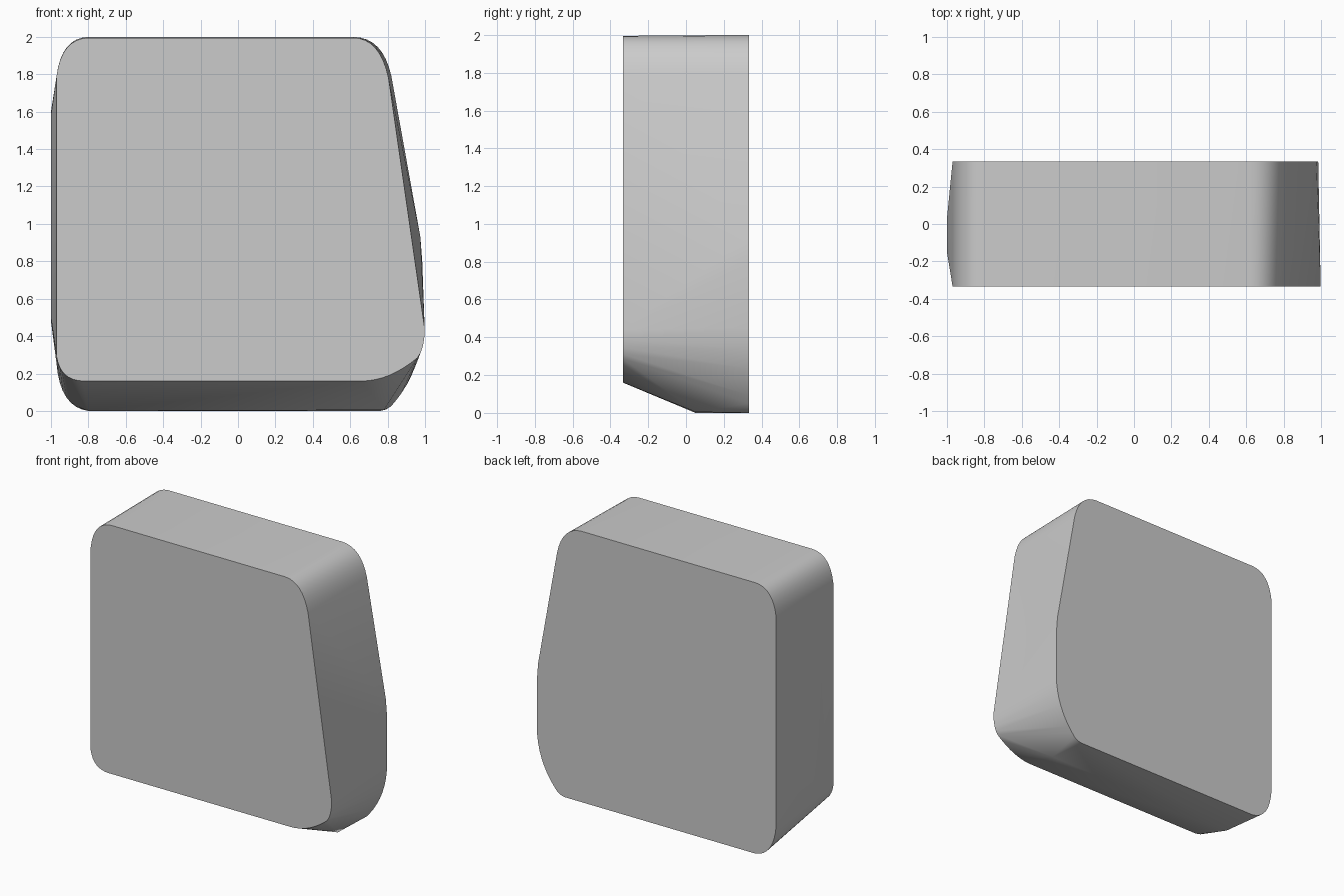
import bpy, bmesh, math
from mathutils import Vector

if "Cube" in bpy.data.objects:
    bpy.data.objects.remove(bpy.data.objects["Cube"])

HALF = 0.333


def bend(a, c, b, n=8):
    """Rounded corner from a to b, pulled towards c."""
    a, c, b = Vector(a), Vector(c), Vector(b)
    return [a * (1 - t) ** 2 + c * 2 * t * (1 - t) + b * t * t
            for t in (i / n for i in range(n + 1))]


# Front outline (x, z): raised bottom edge, right side leaning inwards
front = (bend((-0.97, 1.79), (-0.945, 1.99), (-0.80, 1.995))
         + bend((0.62, 1.995), (0.76, 1.99), (0.805, 1.78))
         + bend((0.998, 0.44), (0.998, 0.33), (0.96, 0.285), 4)
         + bend((0.96, 0.285), (0.81, 0.16), (0.66, 0.16))
         + bend((-0.83, 0.16), (-0.95, 0.165), (-0.97, 0.29)))

# Back outline (x, z): reaches the ground, cut lower right corner
back = (bend((-0.97, 1.79), (-0.945, 1.995), (-0.80, 2.0))
        + bend((0.62, 2.0), (0.775, 1.995), (0.82, 1.79))
        + [Vector((0.975, 0.93)), Vector((0.985, 0.80))]
        + bend((0.985, 0.45), (0.98, 0.22), (0.84, 0.05))
        + bend((0.84, 0.05), (0.81, 0.005), (0.76, 0.0), 3)
        + bend((-0.80, 0.0), (-0.95, 0.02), (-0.97, 0.25)))

points = [(p.x, -HALF, p.y) for p in front] + [(p.x, HALF, p.y) for p in back]

# Swollen left side and the crease under the base
points += [(-1.0, y, z) for y, z in
           ((0.03, 1.60), (-0.15, 1.58), (0.03, 0.48), (-0.15, 0.50))]
points += [(-0.80, 0.05, 0.0), (0.78, 0.05, 0.005)]

# Wrap everything in one convex block
bm = bmesh.new()
for p in points:
    bm.verts.new(p)
bmesh.ops.remove_doubles(bm, verts=bm.verts, dist=0.0005)
res = bmesh.ops.convex_hull(bm, input=bm.verts)
inside = {g for g in res["geom_interior"] + res["geom_unused"]
          if isinstance(g, bmesh.types.BMVert)}
bmesh.ops.delete(bm, geom=list(inside), context="VERTS")
bmesh.ops.dissolve_limit(bm, angle_limit=math.radians(0.5),
                         verts=bm.verts, edges=bm.edges)
bmesh.ops.recalc_face_normals(bm, faces=bm.faces)

mesh = bpy.data.meshes.new("rounded_block")
bm.to_mesh(mesh)
bm.free()
block = bpy.data.objects.new("rounded_block", mesh)
bpy.context.collection.objects.link(block)
bpy.context.view_layer.objects.active = block
block.select_set(True)
bpy.ops.object.shade_smooth_by_angle(angle=math.radians(30))
